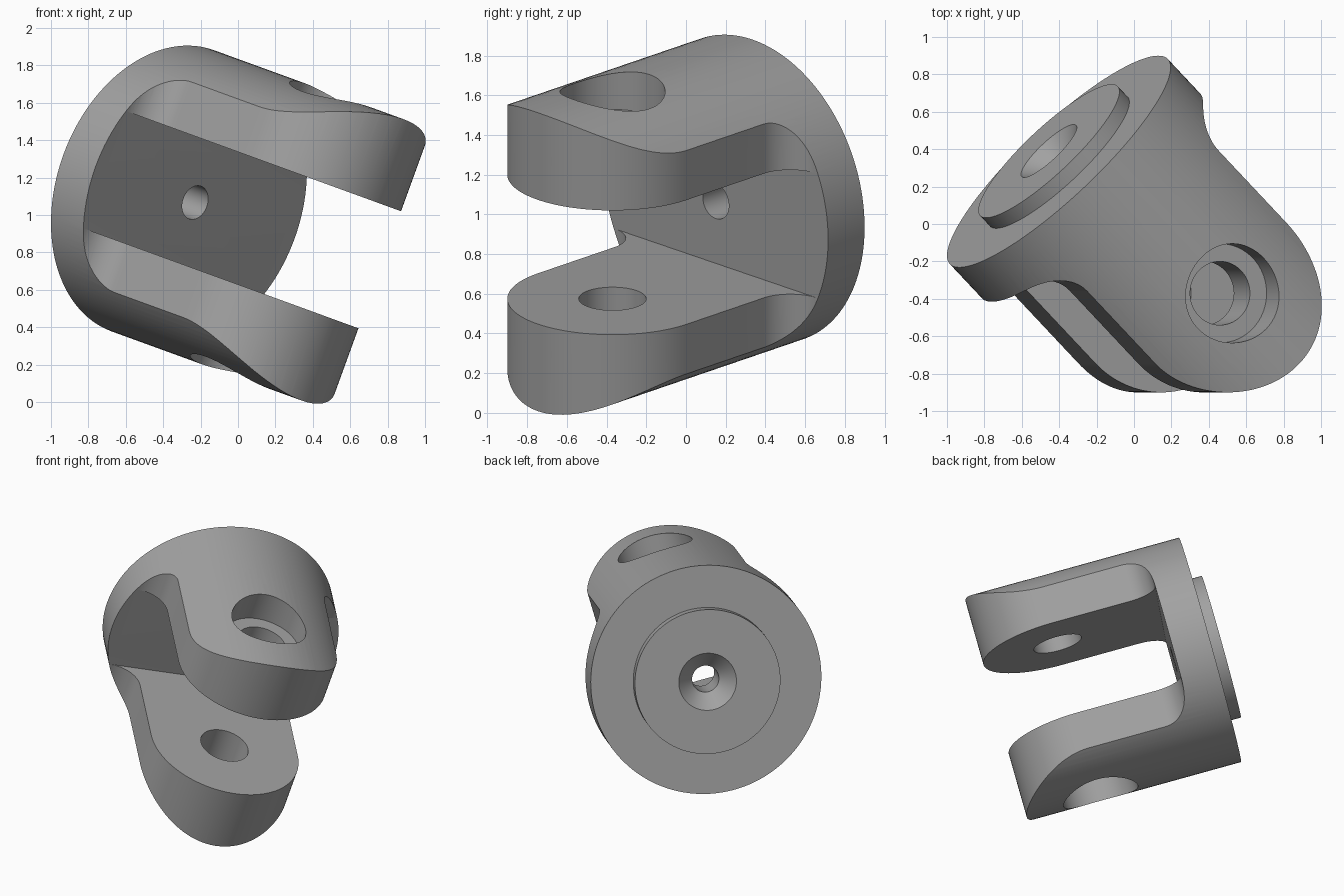
import bpy, bmesh
from math import sin, cos, pi, radians
from mathutils import Matrix, Vector

cube = bpy.data.objects.get("Cube")
if cube:
    bpy.data.objects.remove(cube, do_unlink=True)

# main dimensions: local z is the bore axis, local y the pin axis
R, ARM, FILLET = 0.8, 0.53, 0.19
FLOOR, PIN_Z, SLOT = 0.26, 0.996, 0.333
SEGS = 128

metal = bpy.data.materials.new("plain grey")
metal.use_nodes = True
GREY = (0.36, 0.36, 0.36, 1)
metal.diffuse_color = GREY
metal.node_tree.nodes["Principled BSDF"].inputs["Base Color"].default_value = GREY


def finish(name, bm):
    bmesh.ops.remove_doubles(bm, verts=bm.verts, dist=1e-5)
    bmesh.ops.recalc_face_normals(bm, faces=bm.faces)
    mesh = bpy.data.meshes.new(name)
    bm.to_mesh(mesh)
    bm.free()
    mesh.materials.append(metal)
    ob = bpy.data.objects.new(name, mesh)
    bpy.context.collection.objects.link(ob)
    return ob


def lathe(name, profile, matrix=Matrix()):
    """Revolve (radius, height) points about z."""
    bm = bmesh.new()
    vs = [bm.verts.new((r, 0, z)) for r, z in profile]
    es = [bm.edges.new(p) for p in zip(vs, vs[1:])]
    bmesh.ops.spin(bm, geom=vs + es, cent=(0, 0, 0), axis=(0, 0, 1),
                   angle=2 * pi, steps=SEGS, use_merge=True)
    bmesh.ops.transform(bm, matrix=matrix, verts=bm.verts)
    return finish(name, bm)


def prism(name, outline, half):
    """Extrude an (x, z) outline along y."""
    bm = bmesh.new()
    face = bm.faces.new([bm.verts.new((x, -half, z)) for x, z in outline])
    new = bmesh.ops.extrude_face_region(bm, geom=[face])["geom"]
    bmesh.ops.translate(bm, vec=(0, 2 * half, 0),
                        verts=[v for v in new if isinstance(v, bmesh.types.BMVert)])
    return finish(name, bm)


def boolean(target, cutter, operation):
    cutter.hide_render = True
    mod = target.modifiers.new(cutter.name, 'BOOLEAN')
    mod.operation, mod.object, mod.solver = operation, cutter, 'EXACT'
    bpy.context.view_layer.objects.active = target
    bpy.ops.object.modifier_apply(modifier=mod.name)
    bpy.data.objects.remove(cutter, do_unlink=True)


# turned body: round shank, raised boss and countersunk bore
body = lathe("fork_body", [
    (0, 0.5), (0.093, 0.5), (0.093, 0.027), (0.2, -0.08), (0.505, -0.08),
    (0.505, 0), (R, 0), (R, 1.7), (0, 1.7)])

# side outline: wide flange, filleted neck, rounded arm end
side = [(1, -0.2), (1, FLOOR)]
for i in range(17):
    a = pi / 2 * i / 16
    side.append((ARM + FILLET * (1 - sin(a)), FLOOR + FILLET * (1 - cos(a))))
end = [(ARM * cos(pi * i / 64), PIN_Z + ARM * sin(pi * i / 64)) for i in range(65)]
outline = side + end + [(-x, z) for x, z in reversed(side)]
boolean(body, prism("arm_outline", outline, 1), 'INTERSECT')

# slot between the two arms
slot = prism("slot", [(-1, FLOOR), (1, FLOOR), (1, 2), (-1, 2)], SLOT)
boolean(body, slot, 'DIFFERENCE')

# pin hole with a counterbore on both outer sides
pin = lathe("pin_hole", [
    (0, -1), (0.265, -1), (0.265, -0.585), (0.17, -0.585),
    (0.17, 0.585), (0.265, 0.585), (0.265, 1), (0, 1)],
    Matrix.Translation((0, 0, PIN_Z)) @ Matrix.Rotation(pi / 2, 4, 'X'))
boolean(body, pin, 'DIFFERENCE')

# tilt into place
tilt = radians(20)
u, v = Vector((cos(tilt), 0, -sin(tilt))), Vector((0, 1, 0))
pin_axis = u.cross(v)
across, along = (u + v).normalized(), (u - v).normalized()
pose = Matrix((across, pin_axis, along)).transposed().to_4x4()
pose.translation = (-0.402, 0.334, 1.129)
body.data.transform(pose)

bpy.ops.object.select_all(action='DESELECT')
body.select_set(True)
bpy.context.view_layer.objects.active = body
bpy.ops.object.shade_smooth_by_angle(angle=radians(30))
